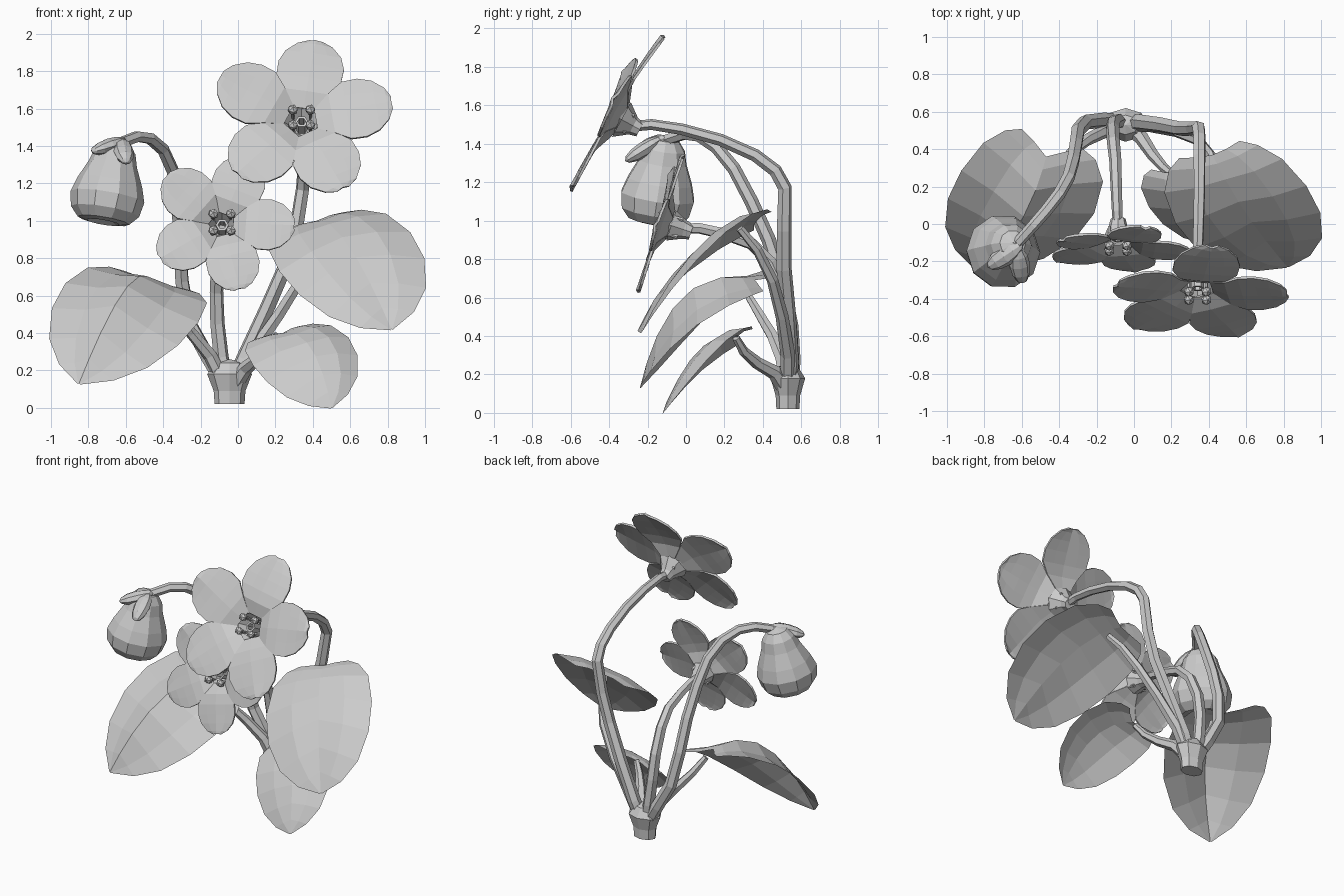
import bpy, bmesh, math
from mathutils import Vector, Matrix

if "Cube" in bpy.data.objects:
    bpy.data.objects.remove(bpy.data.objects["Cube"])

mat = bpy.data.materials.new("light_grey")
mat.diffuse_color = (0.6, 0.6, 0.6, 1)
mat.use_nodes = True
mat.node_tree.nodes["Principled BSDF"].inputs["Base Color"].default_value = mat.diffuse_color


def finish(name, bm):
    """Turn a bmesh into a flat shaded object."""
    mesh = bpy.data.meshes.new(name)
    bm.to_mesh(mesh)
    bm.free()
    mesh.materials.append(mat)
    obj = bpy.data.objects.new(name, mesh)
    bpy.context.collection.objects.link(obj)
    return obj


def grid_faces(bm, rows):
    for a, b in zip(rows, rows[1:]):
        for i in range(len(a) - 1):
            bm.faces.new((a[i], a[i + 1], b[i + 1], b[i]))


def frame(origin, normal, side=(1, 0, 0)):
    """Matrix whose local z is the normal and local x is close to side."""
    n = Vector(normal).normalized()
    v = n.cross(Vector(side)).normalized()
    u = v.cross(n)
    m = Matrix((u, v, n)).transposed().to_4x4()
    m.translation = Vector(origin)
    return m


def lathe(bm, profile, sides, m):
    """Rings of (radius, height) swept around local z."""
    rows = []
    for r, h in profile:
        ring = [bm.verts.new(m @ Vector((r * math.cos(2 * math.pi * i / sides),
                                         r * math.sin(2 * math.pi * i / sides), h)))
                for i in range(sides)]
        rows.append(ring + ring[:1])
    grid_faces(bm, rows)


def stem(name, points, r0, r1):
    """Six sided tapering tube along a path."""
    cu = bpy.data.curves.new(name, 'CURVE')
    cu.dimensions = '3D'
    cu.bevel_depth = 1.0
    cu.bevel_resolution = 1
    cu.use_fill_caps = True
    sp = cu.splines.new('POLY')
    sp.points.add(len(points) - 1)
    for i, (p, c) in enumerate(zip(sp.points, points)):
        p.co = (*c, 1)
        p.radius = r0 + (r1 - r0) * i / (len(points) - 1)
    sp.use_smooth = False
    cu.materials.append(mat)
    obj = bpy.data.objects.new(name, cu)
    bpy.context.collection.objects.link(obj)
    bpy.ops.object.select_all(action='DESELECT')
    obj.select_set(True)
    bpy.context.view_layer.objects.active = obj
    bpy.ops.object.convert(target='MESH')


def leaf(name, back, mid, tip, left, right):
    """Curved midrib through three points with a rounded blade on each side."""
    b, c, t = Vector(back), Vector(mid), Vector(tip)
    sides = (Vector(left), Vector(right))
    normal = sides[1].cross(b - t).normalized()
    bm = bmesh.new()
    rows = []
    for u, w in ((0, .46), (.08, .68), (.22, .9), (.42, 1), (.6, .95),
                 (.77, .74), (.9, .41), (1, .02)):
        rib = b * (2 * (u - .5) * (u - 1)) + c * (4 * u * (1 - u)) + t * (2 * u * (u - .5))
        row = []
        for v in (-1, -.5, 0, .5, 1):
            s = (sides[0] if v < 0 else sides[1]) + (t - b) * .3 * (u - .4)
            bulge = normal * .02 * w * (1 - (2 * abs(v) - 1) ** 2)
            row.append(bm.verts.new(rib + s * abs(v) * w + bulge))
        rows.append(row)
    grid_faces(bm, rows)
    finish(name, bm)


def flower(name, centre, normal, radius, phase, bends):
    m = frame(centre, normal)
    # five petals
    bm = bmesh.new()
    for k, bend in enumerate(bends):
        turn = m @ Matrix.Rotation(math.radians(phase + 72 * k), 4, 'Z')
        rows = []
        for s, w in ((.17, .12), (.34, .247), (.5, .355), (.67, .36),
                     (.82, .305), (.94, .19), (.99, .07)):
            h = -.12 * max(0, (.45 - s) / .45) ** 2 + bend * s * s
            rows.append([bm.verts.new(turn @ Vector((
                s * radius, v * w * radius, h - .03 * radius * (abs(v) - .5) * s)))
                for v in (-1, -.5, 0, .5, 1)])
        grid_faces(bm, rows)
    petals = finish(name + "_petals", bm)
    mod = petals.modifiers.new("thickness", 'SOLIDIFY')
    mod.thickness = .014
    # throat funnel and the calyx behind it
    bm = bmesh.new()
    lathe(bm, ((.001, -.12), (.04, -.12), (.2 * radius, -.04)), 8, m)
    lathe(bm, ((.001, -.16), (.04, -.16), (.05, -.12), (.21 * radius, -.05)), 8, m)
    finish(name + "_throat", bm)
    # pistil tube and four stamens
    bm = bmesh.new()
    lathe(bm, ((.035, -.12), (.035, -.04), (.022, -.04), (.022, -.11), (.001, -.11)), 6, m)
    for k in range(4):
        a = math.radians(45 + 90 * k)
        x, y = .066 * math.cos(a), .066 * math.sin(a)
        ball = m @ Matrix.Translation((x, y, .005))
        bmesh.ops.create_icosphere(bm, subdivisions=1, radius=.029, matrix=ball)
        lathe(bm, ((.01, -.1), (.01, 0)), 5, m @ Matrix.Translation((x, y, 0)))
    finish(name + "_stamens", bm)


# base stalk, widening to where the stems divide
bm = bmesh.new()
squash = Matrix.Translation((-.045, .53, 0)) @ Matrix.Diagonal((1, .75, 1, 1))
lathe(bm, ((.001, .02), (.08, .02), (.085, .09), (.12, .18), (.07, .24), (.001, .26)), 8, squash)
finish("base_stalk", bm)

# flower stems
stem("tall_flower_stem", [(-.03, .53, .12), (.03, .545, .26), (.15, .53, .52), (.25, .51, .75),
                          (.31, .51, .95), (.345, .515, 1.17), (.35, .465, 1.26),
                          (.35, .36, 1.34), (.35, .18, 1.42), (.345, -.02, 1.475),
                          (.34, -.18, 1.5), (.34, -.28, 1.49)], .045, .027)
stem("low_flower_stem", [(-.06, .54, .12), (-.09, .55, .27), (-.11, .54, .45), (-.115, .51, .62),
                         (-.11, .44, .78), (-.1, .34, .88), (-.095, .2, .93), (-.09, .07, .96),
                         (-.085, -.02, .96)], .043, .027)
stem("bud_stem", [(-.07, .54, .12), (-.16, .555, .27), (-.26, .545, .45), (-.3, .5, .68),
                  (-.31, .43, .9), (-.325, .34, 1.1), (-.35, .25, 1.27), (-.4, .16, 1.38),
                  (-.47, .07, 1.44), (-.54, -.01, 1.45), (-.62, -.1, 1.42)], .043, .03)

# leaf stems
stem("left_leaf_stem", [(-.07, .53, .12), (-.15, .5, .28), (-.25, .45, .4), (-.33, .39, .5),
                        (-.39, .33, .6)], .042, .022)
stem("right_leaf_stem", [(-.02, .53, .12), (.08, .53, .3), (.22, .5, .5), (.34, .45, .69),
                         (.41, .37, .85), (.45, .28, .96)], .042, .022)
stem("small_leaf_stem", [(-.02, .52, .12), (.04, .46, .21), (.1, .37, .26), (.16, .3, .32),
                         (.21, .26, .39)], .045, .02)

# leaves
leaf("left_leaf", (-.47, .36, .69), (-.62, -.01, .61), (-.85, -.24, .13),
     (.38, .02, -.19), (-.33, .25, .02))
leaf("right_leaf", (.42, .37, 1.0), (.59, .07, .87), (.82, -.23, .42),
     (-.34, -.11, -.18), (.36, .09, .03))
leaf("small_leaf", (.24, .27, .4), (.39, .06, .32), (.5, -.12, 0),
     (-.29, .0, -.12), (.22, .12, .03))

# open flowers
flower("tall_flower", (.34, -.38, 1.55), (0, -.88, .48), .49, 81, (-.04, .05, 0, 0, .03))
flower("low_flower", (-.085, -.125, .99), (0, -.95, .31), .39, 68, (0, .03, 0, 0, .02))

# closed drooping bud
bm = bmesh.new()
axis = frame((-.645, -.1, 1.44), (.17, .15, 1))
lathe(bm, ((.001, 0), (.07, -.02), (.11, -.07), (.13, -.14), (.175, -.24), (.2, -.32),
           (.185, -.4), (.14, -.45), (.09, -.46), (.001, -.41)), 10, axis)
finish("bud", bm)

# two sepals on top of the bud
bm = bmesh.new()
for pos, way in (((-.69, -.17, 1.4), (-.75, -.5, -.25)), ((-.61, -.22, 1.37), (.12, -.8, -.5))):
    m = frame(pos, way, (0, 0, 1)) @ Matrix.Diagonal((.04, .055, .115, 1))
    bmesh.ops.create_uvsphere(bm, u_segments=8, v_segments=6, radius=1, matrix=m)
finish("bud_sepals", bm)
